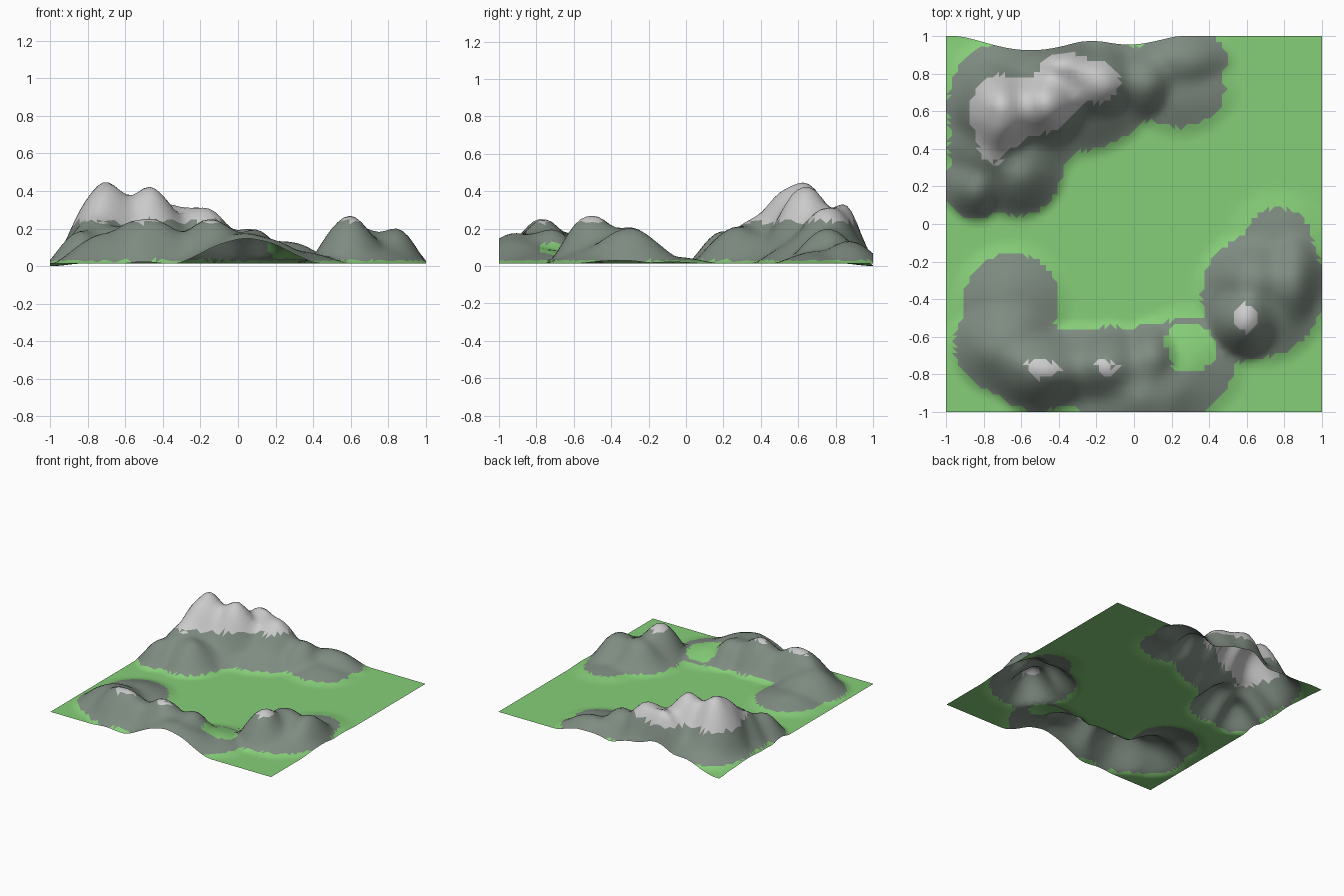
import bpy, bmesh, random
from mathutils import noise, Vector

random.seed(4)
N = 64
BASE = 0.013
BLEND = 3.0   # lower values melt neighbouring hills together

# hills: centre x, centre y, height, radius x, radius y
HILLS = [
    # north-west range
    (-0.71, 0.60, 0.42, 0.28, 0.32), (-0.47, 0.64, 0.385, 0.27, 0.27),
    (-0.38, 0.85, 0.30, 0.25, 0.21), (-0.19, 0.76, 0.295, 0.28, 0.25),
    (-0.77, 0.40, 0.235, 0.24, 0.28), (-0.62, 0.28, 0.19, 0.27, 0.27),
    (-0.84, 0.20, 0.17, 0.19, 0.20), (-0.62, 0.62, 0.21, 0.42, 0.46),
    (-0.30, 0.74, 0.20, 0.46, 0.40), (0.05, 0.76, 0.19, 0.20, 0.24),
    (0.24, 0.88, 0.12, 0.31, 0.20), (0.24, 0.72, 0.065, 0.33, 0.27),
    # south-west range
    (-0.50, -0.77, 0.235, 0.32, 0.25), (-0.68, -0.64, 0.165, 0.32, 0.30),
    (-0.13, -0.76, 0.225, 0.26, 0.24), (0.09, -0.72, 0.175, 0.19, 0.22),
    (0.05, -0.90, 0.155, 0.41, 0.32), (-0.65, -0.40, 0.075, 0.33, 0.32),
    (-0.30, -0.76, 0.15, 0.34, 0.24), (0.28, -0.74, 0.07, 0.34, 0.32),
    # south-east mountain
    (0.59, -0.51, 0.255, 0.23, 0.24), (0.64, -0.30, 0.175, 0.28, 0.25),
    (0.84, -0.30, 0.175, 0.18, 0.30), (0.68, -0.38, 0.13, 0.38, 0.39),
    (0.77, -0.08, 0.035, 0.30, 0.28),
]


def bell(dx, dy):
    return max(0.0, 1 - dx * dx - dy * dy) ** 1.7


def height(x, y):
    s = sum((h * bell((x - cx) / rx, (y - cy) / ry)) ** BLEND
            for cx, cy, h, rx, ry in HILLS)
    h = s ** (1 / BLEND)
    rough = noise.noise(Vector((x * 7, y * 7, 1.3))) * 0.08
    dip = 0.013 * bell((x + 1) / 0.15, (y - 1) / 0.15)
    return max(0.0, BASE + h * (1.01 + rough) - dip)


def material(name, rgb):
    m = bpy.data.materials.new(name)
    m.diffuse_color = (*rgb, 1)
    return m


# terrain sheet
bm = bmesh.new()
bmesh.ops.create_grid(bm, x_segments=N, y_segments=N, size=1)
for v in bm.verts:
    x, y = v.co.x, v.co.y
    v.co.z = height(x, y)
    # back edge drawn inwards where the mountains rise
    pull = 0.075 * bell((x + 0.55) / 0.4, 0) + 0.045 * bell((x + 0.03) / 0.28, 0)
    v.co.y -= pull * max(0, (y - 0.75) / 0.25) ** 2
bmesh.ops.triangulate(bm, faces=bm.faces[:])

# paint: grass, slopes, bare peaks
for f in bm.faces:
    c = f.calc_center_median()
    f.smooth = True
    z = c.z + random.uniform(-0.008, 0.008)
    pass_grass = bell((c.x - 0.29) / 0.15, (c.y + 0.66) / 0.13) > 0
    if z > 0.235:
        f.material_index = 2
    elif c.z > 0.03 and not (pass_grass and c.z < 0.12):
        f.material_index = 1

mesh = bpy.data.meshes.new("terrain")
bm.to_mesh(mesh)
bm.free()
for m in (material("grass", (0.24, 0.62, 0.19)),
          material("slope", (0.21, 0.26, 0.22)),
          material("peak", (0.55, 0.55, 0.55))):
    mesh.materials.append(m)
terrain = bpy.data.objects.new("terrain", mesh)
bpy.context.collection.objects.link(terrain)
